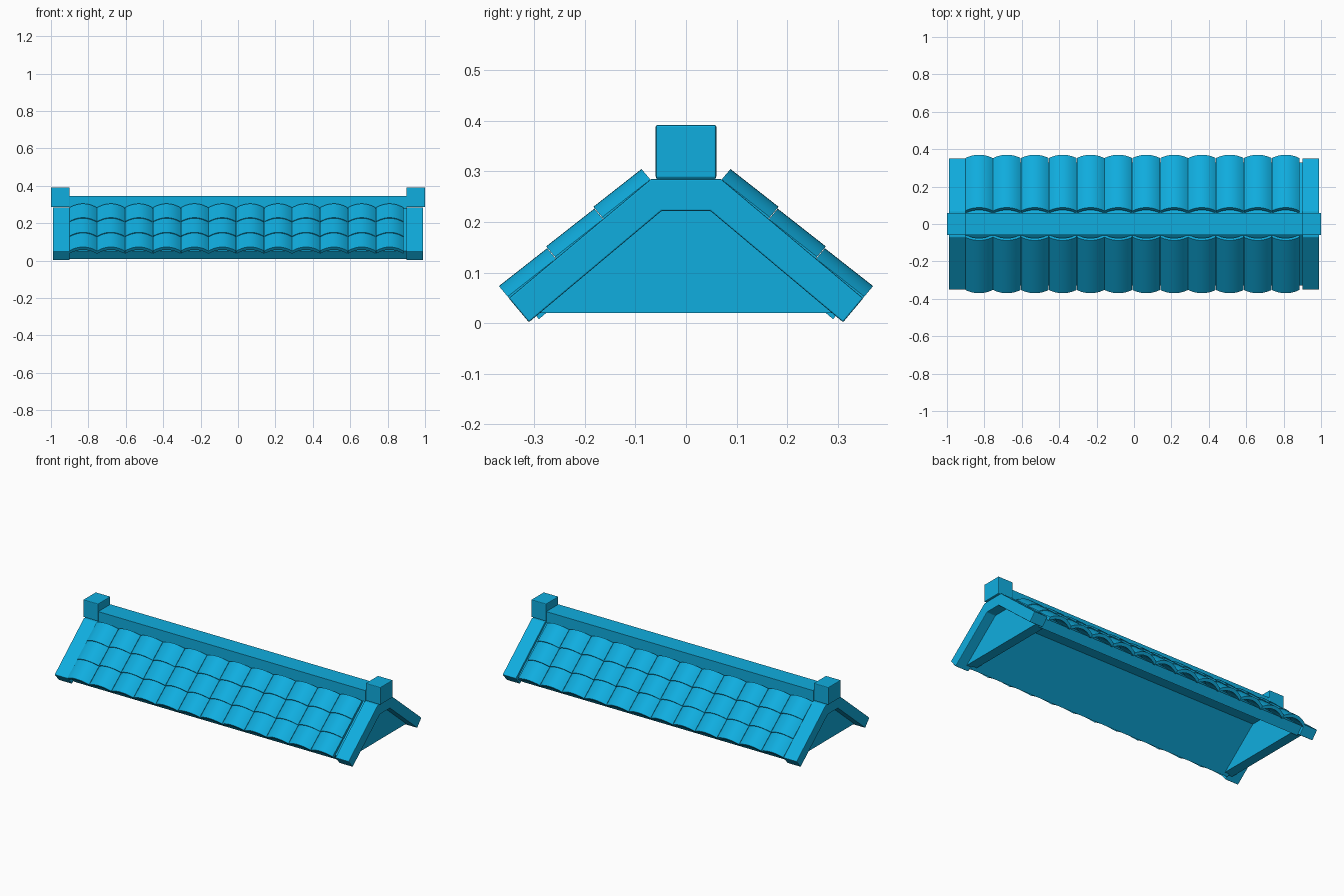
import bpy, bmesh, math
from mathutils import Vector

cube = bpy.data.objects.get("Cube")
if cube:
    bpy.data.objects.remove(cube)

BLUE = (0.005, 0.42, 0.74, 1)
mat = bpy.data.materials.new("roof_blue")
mat.use_nodes = True
mat.diffuse_color = BLUE
mat.node_tree.nodes["Principled BSDF"].inputs["Base Color"].default_value = BLUE

PITCH = math.radians(40)
C, S = math.cos(PITCH), math.sin(PITCH)


def on_slope(s, n):
    """Point (y, z) at distance s down the slope and n out along its normal."""
    return (s * C + n * S, n * C - s * S)


def finish(name, bm, bevel=0, smooth=False):
    bmesh.ops.recalc_face_normals(bm, faces=bm.faces)
    mesh = bpy.data.meshes.new(name)
    bm.to_mesh(mesh)
    bm.free()
    mesh.materials.append(mat)
    ob = bpy.data.objects.new(name, mesh)
    bpy.context.collection.objects.link(ob)
    if bevel:
        mod = ob.modifiers.new("soft_edges", 'BEVEL')
        mod.width, mod.segments = bevel, 2
    if smooth:
        bpy.ops.object.select_all(action='DESELECT')
        ob.select_set(True)
        bpy.context.view_layer.objects.active = ob
        bpy.ops.object.shade_smooth_by_angle(angle=math.radians(35))
    return ob


def loft(bm, ring_a, ring_b):
    """Closed solid between two matching outlines."""
    a = [bm.verts.new(p) for p in ring_a]
    b = [bm.verts.new(p) for p in ring_b]
    bm.faces.new(a)
    bm.faces.new(b[::-1])
    for i in range(len(a)):
        j = (i + 1) % len(a)
        bm.faces.new((a[i], a[j], b[j], b[i]))


def prism(name, outline, x0, x1, bevel=0):
    """Extrude a (y, z) outline along x."""
    bm = bmesh.new()
    loft(bm, [(x0, y, z) for y, z in outline], [(x1, y, z) for y, z in outline])
    return finish(name, bm, bevel)


def chevron(outer, inner, end, top, under):
    """Flat-topped gable outline, mirrored about y = 0."""
    half = [((outer - top * C) / S, top), on_slope(end, outer),
            on_slope(end, inner), ((inner - under * C) / S, under)]
    return half + [(-y, z) for y, z in reversed(half)]


def block(y, z0, z1):
    return [(-y, z0), (y, z0), (y, z1), (-y, z1)]


# Hollow roof deck and ridge beam
prism("roof_deck", chevron(0.25, 0.193, 0.218, 0.28, 0.215), -0.9, 0.9)
prism("ridge_beam", block(0.058, 0.25, 0.345), -0.9, 0.9)

# Gable frames, recessed end walls and ridge end blocks
base_y = (0.204 - 0.02 * C) / S
top_y = (0.204 - 0.225 * C) / S
wall = [(-base_y, 0.02), (base_y, 0.02), (top_y, 0.225), (-top_y, 0.225)]
for side, label in ((1, "left"), (-1, "right")):
    prism(label + "_gable_frame", chevron(0.263, 0.201, 0.237, 0.285, 0.222),
          side * 0.9, side * 0.99, 0.003)
    prism(label + "_gable_wall", wall, side * 0.87, side * 0.93)
    prism(label + "_ridge_block", block(0.06, 0.286, 0.392),
          side * 0.9, side * 1.0, 0.004)

# Curved tiles: twelve columns in three rows on each slope
COLS, ROWS, SEG = 12, 3, 12
START, WIDTH = -0.903, 0.149
TOP, LENGTH = -0.1285, 0.122
THICK, RISE = 0.02, 0.027


def tile_ring(cx, s, crown, face):
    ts = [2 * i / SEG - 1 for i in range(SEG + 1)]
    arc = [(t, crown - RISE * t * t) for t in ts]
    arc += [(t, n - THICK) for t, n in reversed(arc)]
    ring = []
    for t, n in arc:
        y, z = on_slope(s, n)
        ring.append(Vector((cx + t * (WIDTH / 2 - 0.001), face * y, z)))
    return ring


for face, label in ((-1, "front"), (1, "back")):
    bm = bmesh.new()
    for row in range(ROWS):
        s = TOP + row * LENGTH
        for col in range(COLS):
            cx = START + (col + 0.5) * WIDTH
            loft(bm, tile_ring(cx, s, 0.29, face),
                 tile_ring(cx, s + LENGTH - 0.001, 0.294, face))
    finish(label + "_roof_tiles", bm, smooth=True)
